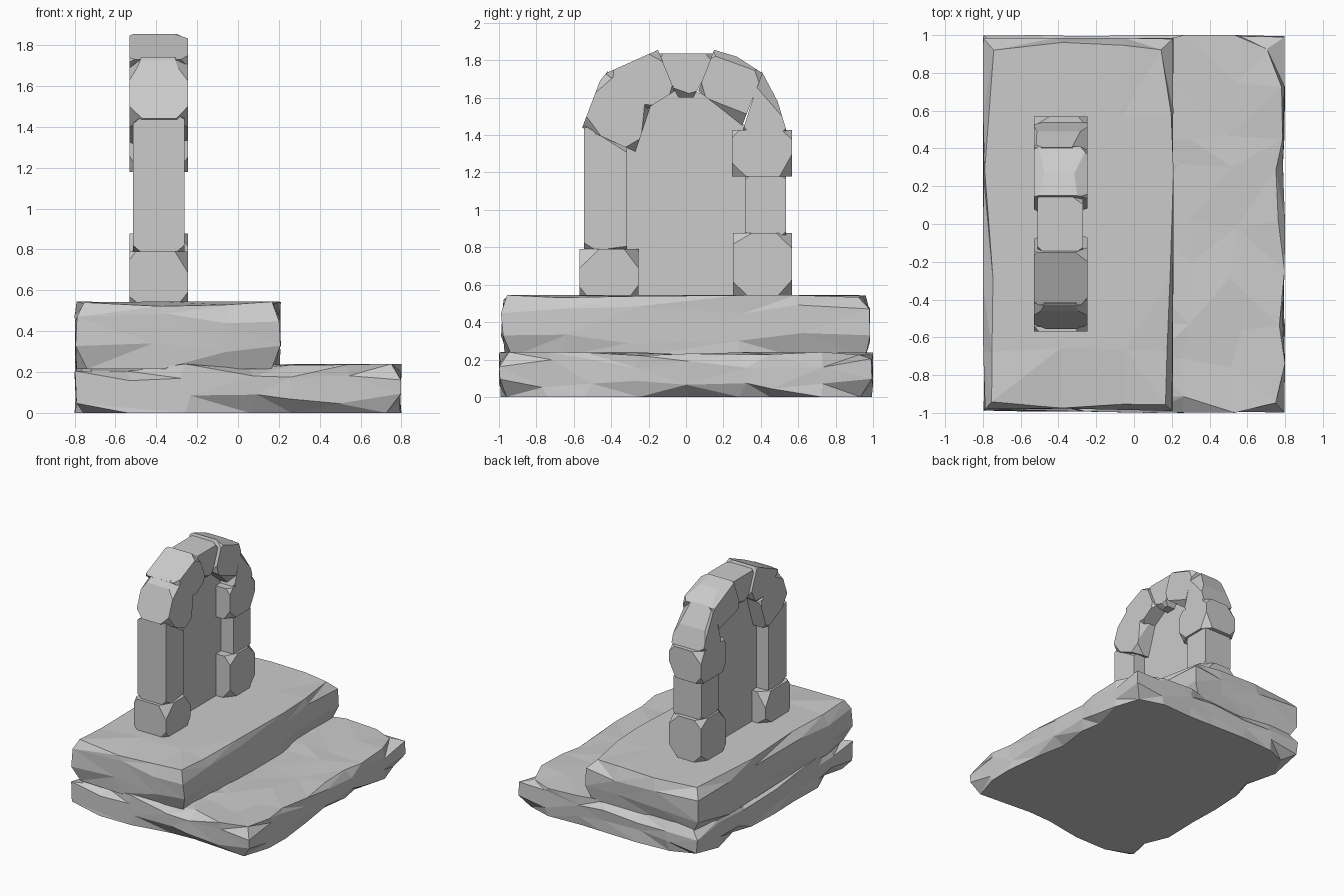
import bpy, bmesh, random
from mathutils import Vector

if "Cube" in bpy.data.objects:
    bpy.data.objects.remove(bpy.data.objects["Cube"])

random.seed(11)
R = random.random


def finish(name, bm):
    bmesh.ops.recalc_face_normals(bm, faces=bm.faces[:])
    me = bpy.data.meshes.new(name)
    bm.to_mesh(me)
    bm.free()
    ob = bpy.data.objects.new(name, me)
    bpy.context.collection.objects.link(ob)
    return ob


def slab(name, lo, hi, nx, ny, chip, rough):
    """Box split by uneven cuts, its edges worn inwards, its top slightly uneven."""
    bm = bmesh.new()
    bmesh.ops.create_cube(bm, size=1)
    for v in bm.verts:
        v.co = [(lo[i] + hi[i]) / 2 + v.co[i] * (hi[i] - lo[i]) for i in range(3)]
    for axis, n in ((0, nx), (1, ny), (2, 3)):
        size = hi[axis] - lo[axis]
        normal = Vector([axis == i for i in range(3)])
        for k in range(1, n):
            t = (0.3, 0.75)[k - 1] if axis == 2 else (k + (R() - 0.5) * 0.5) / n
            point = Vector(lo) + normal * t * size
            bmesh.ops.bisect_plane(bm, geom=bm.verts[:] + bm.edges[:] + bm.faces[:],
                                   plane_co=point, plane_no=normal)
    for v in bm.verts:
        side = [(abs(v.co[i] - hi[i]) < 1e-4) - (abs(v.co[i] - lo[i]) < 1e-4) for i in range(3)]
        count = sum(map(abs, side))
        for i in (0, 1):
            if side[i]:
                if side[2]:
                    inset = chip * (0.4 + 0.8 * R() if count == 3 else R() ** 2)
                else:
                    inset = 0.015 * R() ** 2
                v.co[i] -= side[i] * inset
            elif count == 1:
                v.co[i] += (R() - 0.5) * 0.08
        if side[2] > 0:
            v.co.z -= chip * 0.4 * R() ** 2 if count > 1 else rough * R() ** 2
        elif side[2] == 0:
            v.co.z += (R() - 0.5) * 0.06
    bmesh.ops.triangulate(bm, faces=bm.faces[:])
    bmesh.ops.dissolve_limit(bm, angle_limit=0.03, verts=bm.verts[:], edges=bm.edges[:])
    return finish(name, bm)


def stone(name, outline, x0, x1, chip=0.045):
    """Convex (y, z) outline extruded along x, with each corner knocked off."""
    bm = bmesh.new()
    face = bm.faces.new([bm.verts.new((x0, y, z)) for y, z in outline])
    ext = bmesh.ops.extrude_face_region(bm, geom=[face])["geom"]
    for v in ext:
        if isinstance(v, bmesh.types.BMVert):
            v.co.x = x1
    bmesh.ops.recalc_face_normals(bm, faces=bm.faces[:])
    mid = sum((v.co for v in bm.verts), Vector()) / len(bm.verts)
    for p in [v.co.copy() for v in bm.verts]:
        d = p - mid
        out = Vector((0, d.y, d.z)).normalized() * 1.3
        n = Vector((1 if d.x > 0 else -1, out.y, out.z))
        n += Vector((R() - 0.5, R() - 0.5, R() - 0.5)) * 0.6
        n.normalize()
        bmesh.ops.bisect_plane(bm, geom=bm.verts[:] + bm.edges[:] + bm.faces[:],
                               plane_co=p - n * chip * (0.35 + R() * 0.9),
                               plane_no=n, clear_outer=True)
        bmesh.ops.holes_fill(bm, edges=bm.edges[:], sides=0)
    return finish(name, bm)


def block(name, y0, y1, z0, z1, x0, x1, chip=0.045):
    return stone(name, [(y0, z0), (y1, z0), (y1, z1), (y0, z1)], x0, x1, chip)


# Stepped base
slab("lower_step", (-0.8, -1, 0), (0.8, 1, 0.24), 6, 8, 0.09, 0.03)
slab("upper_step", (-0.8, -0.99, 0.215), (0.21, 0.985, 0.545), 3, 5, 0.06, 0.004)

# Gateway posts
W = (-0.53, -0.245)
N = (-0.515, -0.262)
block("front_post_foot", -0.57, -0.255, 0.535, 0.79, *W)
stone("front_post_shaft", [(-0.545, 0.78), (-0.315, 0.78), (-0.315, 1.345), (-0.545, 1.45)], *N, 0.025)
block("back_post_foot", 0.25, 0.568, 0.535, 0.877, *W)
block("back_post_shaft", 0.315, 0.535, 0.865, 1.19, *N, 0.03)
block("back_post_cap", 0.245, 0.568, 1.178, 1.428, *W)

# Arch stones
stone("front_arch_lower", [(-0.555, 1.44), (-0.27, 1.31), (-0.19, 1.55), (-0.42, 1.74), (-0.46, 1.69)],
      *W, 0.035)
stone("front_arch_upper", [(-0.43, 1.73), (-0.21, 1.54), (-0.06, 1.635), (-0.15, 1.855)], *W, 0.03)
stone("keystone", [(-0.17, 1.835), (-0.04, 1.60), (0.04, 1.60), (0.16, 1.835)], -0.51, -0.27, 0.03)
stone("back_arch_upper", [(0.15, 1.855), (0.065, 1.635), (0.2, 1.53), (0.30, 1.45), (0.41, 1.73), (0.27, 1.82)],
      *W, 0.03)
stone("back_arch_lower", [(0.30, 1.415), (0.54, 1.415), (0.49, 1.58), (0.405, 1.74)], *W, 0.03)

# Thin panel closing the opening
stone("door_panel", [(-0.34, 0.54), (0.34, 0.54), (0.34, 1.42), (0.2, 1.58), (0, 1.65), (-0.2, 1.6),
                     (-0.34, 1.4)], -0.41, -0.37, 0.001)
